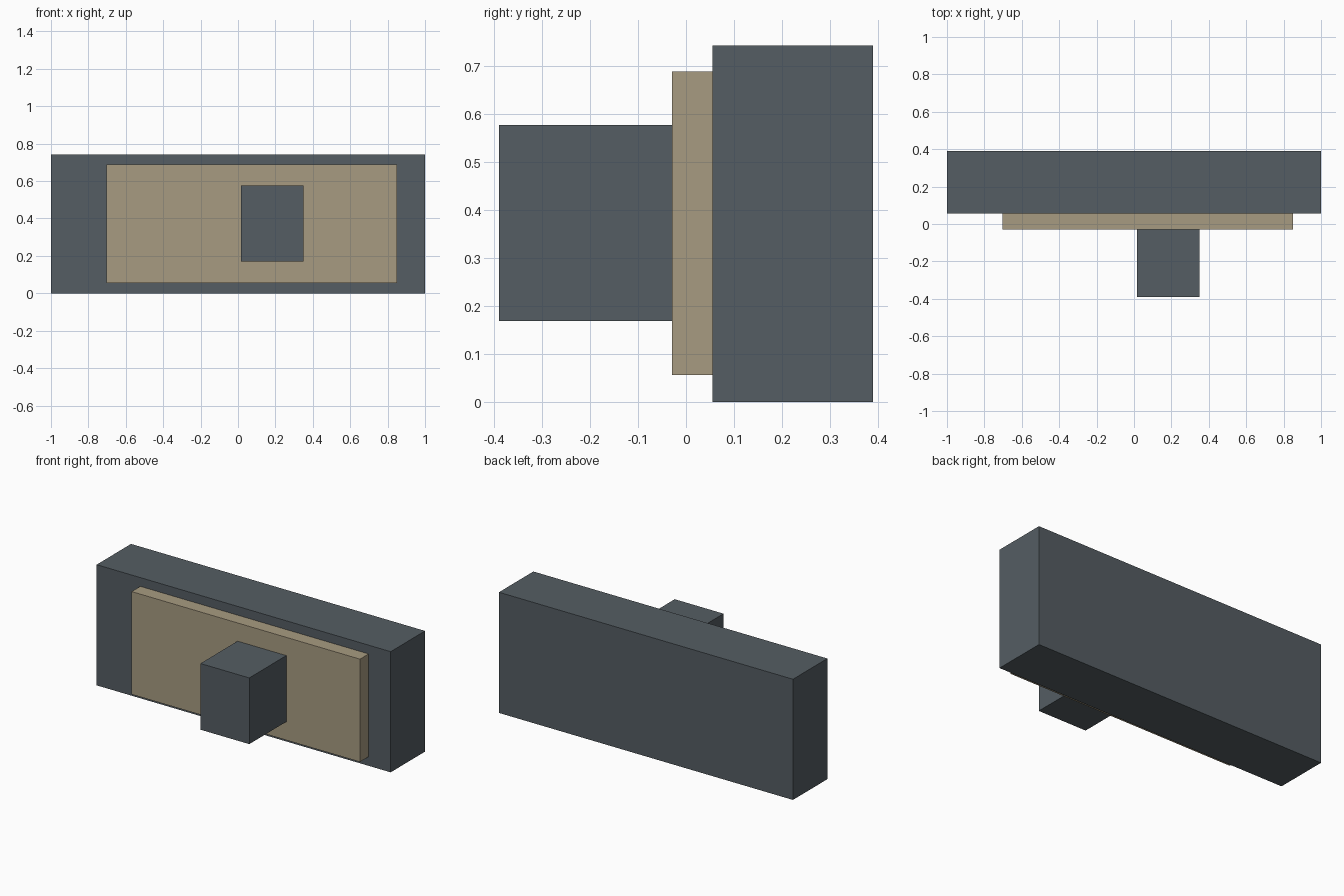
import bpy

if "Cube" in bpy.data.objects:
    bpy.data.objects.remove(bpy.data.objects["Cube"])


def material(name, color):
    mat = bpy.data.materials.new(name)
    mat.diffuse_color = (*color, 1.0)
    mat.use_nodes = True
    mat.node_tree.nodes["Principled BSDF"].inputs["Base Color"].default_value = mat.diffuse_color
    return mat


def box(name, low, high, mat):
    """Box between two opposite corners."""
    bpy.ops.mesh.primitive_cube_add(size=1)
    ob = bpy.context.object
    ob.name = name
    ob.location = [(a + b) / 2 for a, b in zip(low, high)]
    ob.scale = [b - a for a, b in zip(low, high)]
    bpy.ops.object.transform_apply(location=False, rotation=False, scale=True)
    ob.data.materials.append(mat)
    return ob


slate = material("slate", (0.09, 0.11, 0.125))
tan = material("tan", (0.39, 0.33, 0.22))

# Large slab at the back
box("back_slab", (-1.0, 0.055, 0.0), (1.0, 0.389, 0.742), slate)

# Thin tan panel on the slab's front face
box("front_panel", (-0.703, -0.029, 0.056), (0.85, 0.055, 0.688), tan)

# Block standing out from the panel
box("front_block", (0.017, -0.389, 0.169), (0.349, -0.029, 0.576), slate)
